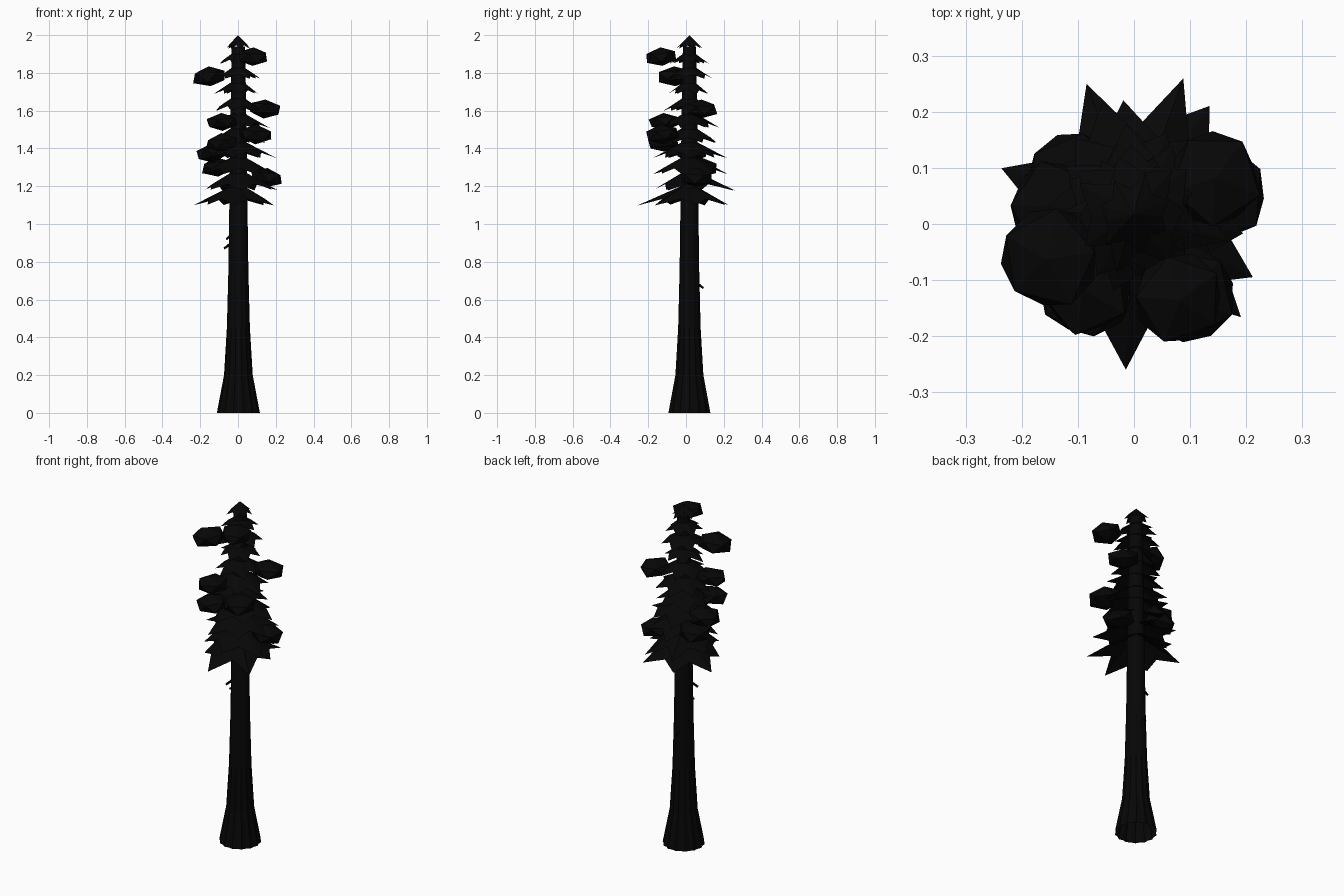
import bpy, bmesh, math, random
from mathutils import Vector, Matrix

if "Cube" in bpy.data.objects:
    bpy.data.objects.remove(bpy.data.objects["Cube"])

random.seed(4)
CY = 0.018  # trunk axis offset in y


def material(name, rgb):
    m = bpy.data.materials.new(name)
    m.diffuse_color = (*rgb, 1)
    m.use_nodes = True
    m.node_tree.nodes["Principled BSDF"].inputs["Base Color"].default_value = m.diffuse_color
    return m


bark = material("bark", (0.002, 0.002, 0.002))
needles = material("needles", (0.002, 0.002, 0.002))


def finish(name, bm, mat):
    bmesh.ops.recalc_face_normals(bm, faces=bm.faces)
    me = bpy.data.meshes.new(name)
    bm.to_mesh(me)
    bm.free()
    ob = bpy.data.objects.new(name, me)
    ob.data.materials.append(mat)
    bpy.context.collection.objects.link(ob)
    return ob


# Trunk: fluted, flared rings
bm = bmesh.new()
N = 28
profile = [(0, .114), (.2, .076), (.45, .061), (.75, .053), (1.1, .048),
           (1.5, .043), (1.75, .039), (1.94, .035)]
rings = []
for z, r in profile:
    flute = 0.07 * max(0.2, 1 - z)
    ring = []
    for i in range(N):
        a = math.tau * i / N
        rr = r * (1 - flute * (i % 2))
        ring.append(bm.verts.new((0.002 + rr * math.cos(a), CY + rr * math.sin(a), z)))
    rings.append(ring)
for lo, hi in zip(rings, rings[1:]):
    for i in range(N):
        j = (i + 1) % N
        bm.faces.new((lo[i], lo[j], hi[j], hi[i]))
bm.faces.new(rings[-1])
finish("trunk", bm, bark)


# Dead branch stubs: (angle, height)
for k, (deg, z) in enumerate([(170, .885), (215, .935), (92, .675)]):
    a = math.radians(deg)
    d = Vector((math.cos(a), math.sin(a), -0.75)).normalized()
    bm = bmesh.new()
    bmesh.ops.create_cone(bm, cap_ends=True, segments=5, radius1=.008, radius2=.006, depth=.05)
    mid = Vector((.054 * math.cos(a), CY + .054 * math.sin(a), z))
    bm.transform(Matrix.Translation(mid) @ d.to_track_quat('Z', 'Y').to_matrix().to_4x4())
    finish(f"branch_stub_{k + 1}", bm, bark)


# Needle skirts: open star-shaped cones; tips are (angle, radius) pairs
def skirt(name, z, h, tips):
    bm = bmesh.new()
    apex = bm.verts.new((0, CY, z + h))
    mean = sum(r for _, r in tips) / len(tips)
    rim = []
    for k, (deg, r) in enumerate(tips):
        nxt = tips[(k + 1) % len(tips)][0]
        half = deg + ((nxt - deg) % 360) / 2
        for a, rr, zz in ((deg, r, z + .06 * (mean - r)),
                          (half, mean * random.uniform(.64, .74), z + h * .27)):
            a = math.radians(a)
            rim.append(bm.verts.new((rr * math.cos(a), CY + rr * math.sin(a), zz)))
    for i in range(len(rim)):
        bm.faces.new((apex, rim[i], rim[(i + 1) % len(rim)]))
    finish(name, bm, needles)


def random_tips(r, turn, n=7):
    return [(turn + 360 * i / n + random.uniform(-6, 6), r * random.uniform(.84, 1.06))
            for i in range(n)]


skirt("needle_skirt_1", 1.10, .12,
      [(-93, .278), (-44, .265), (10, .18), (55, .235), (110, .22), (161, .25), (212, .19)])
skirt("needle_skirt_2", 1.18, .115,
      [(-85, .19), (-28, .24), (20, .19), (70, .257), (110, .247), (165, .18), (220, .19)])
tiers = [(1.265, .20), (1.35, .20), (1.43, .175), (1.51, .165),
         (1.60, .15), (1.69, .125), (1.77, .125), (1.85, .105), (1.93, .073)]
for k, (z, r) in enumerate(tiers):
    skirt(f"needle_skirt_{k + 3}", z, .11 - .005 * k, random_tips(r, 40 + 68 * k))


# Side foliage clumps: flattened low-poly blobs (x, y, z, radius)
clumps = [(.08, -.13, 1.885, .088), (-.15, -.06, 1.78, .097), (.14, .08, 1.61, .092),
          (-.085, -.115, 1.54, .087), (.095, -.125, 1.475, .094), (-.085, -.12, 1.43, .09),
          (-.14, .03, 1.375, .09), (-.11, .08, 1.30, .09), (.15, .055, 1.245, .092)]
for k, (x, y, z, r) in enumerate(clumps):
    bm = bmesh.new()
    bmesh.ops.create_icosphere(bm, subdivisions=1, radius=r)
    for v in bm.verts:
        v.co *= random.uniform(.95, 1.07)
    # outer end hangs a little
    out = Vector((x, y - CY, 0)).normalized()
    tilt = Matrix.Rotation(.12, 4, Vector((0, 0, 1)).cross(out))
    spin = Matrix.Rotation(random.uniform(0, 6.28), 4, 'Z')
    bm.transform(Matrix.Translation((x, y, z)) @ tilt @ Matrix.Diagonal((1, 1, .54, 1)) @ spin)
    finish(f"foliage_clump_{k + 1}", bm, needles)
